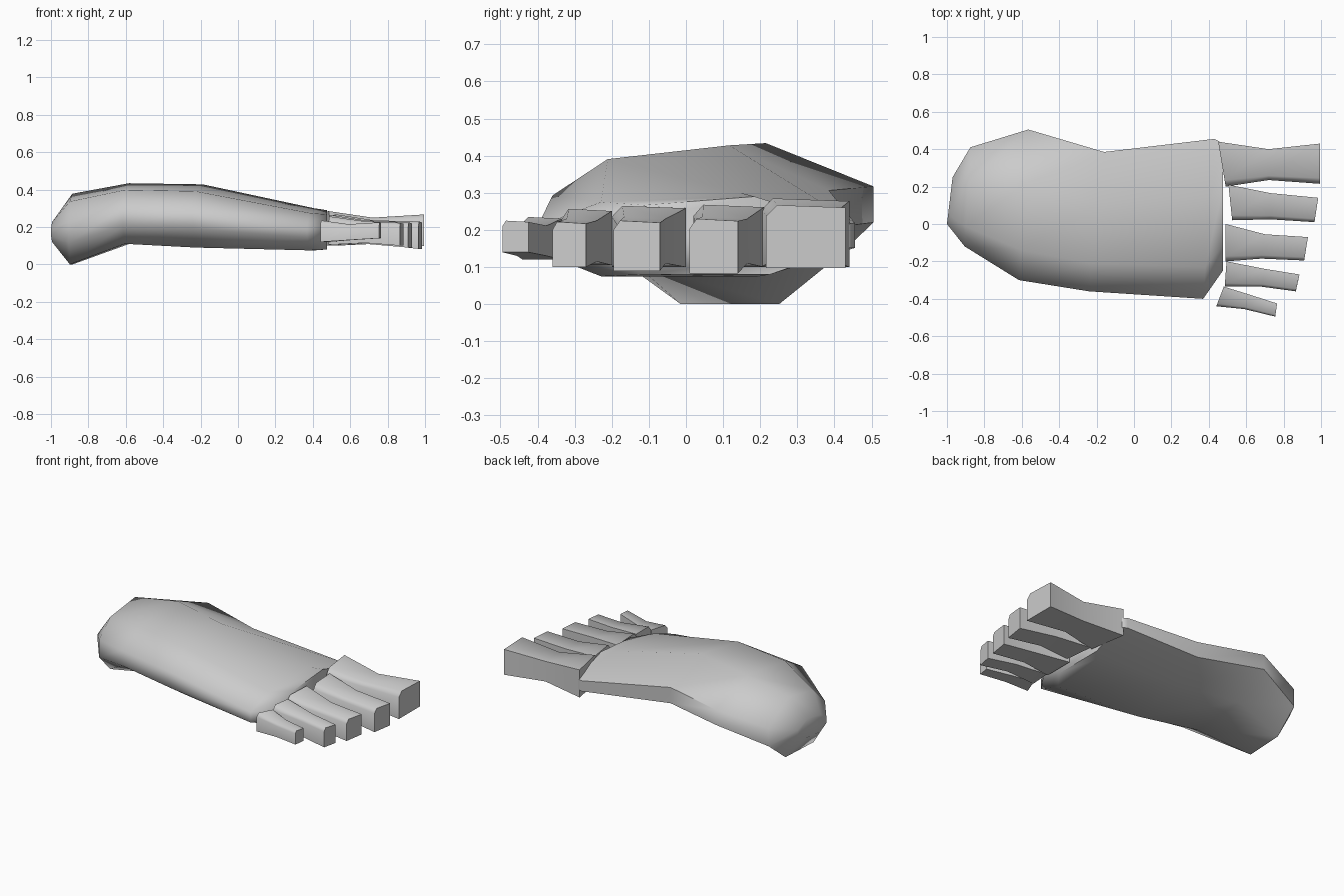
import bpy
import bmesh
import math

default = bpy.data.objects.get("Cube")
if default:
    bpy.data.objects.remove(default, do_unlink=True)

grey = bpy.data.materials.new("plain grey")
grey.use_nodes = True
colour = (0.6, 0.6, 0.6, 1)
grey.diffuse_color = colour
grey.node_tree.nodes["Principled BSDF"].inputs["Base Color"].default_value = colour


def loft(name, stations, template, angle):
    """Skin the template through stations (x, y_min, y_max, z_min, z_max, skew, arch)."""
    bm = bmesh.new()
    rings = []
    for x, y0, y1, z0, z1, skew, arch in stations:
        ring = []
        for u, v in template:
            lift = arch if v == 0 and u > 0.5 else 0
            ring.append(bm.verts.new((x + skew * (u - 0.5),
                                      y0 + u * (y1 - y0),
                                      z0 + v * (z1 - z0) + lift)))
        rings.append(ring)
    count = len(template)
    for a, b in zip(rings, rings[1:]):
        for i in range(count):
            j = (i + 1) % count
            bm.faces.new((a[i], a[j], b[j], b[i]))
    bm.faces.new(rings[0])
    bm.faces.new(rings[-1])
    bmesh.ops.recalc_face_normals(bm, faces=bm.faces)
    mesh = bpy.data.meshes.new(name)
    bm.to_mesh(mesh)
    bm.free()
    mesh.materials.append(grey)
    obj = bpy.data.objects.new(name, mesh)
    bpy.context.collection.objects.link(obj)
    bpy.ops.object.select_all(action="DESELECT")
    obj.select_set(True)
    bpy.context.view_layer.objects.active = obj
    bpy.ops.object.shade_smooth_by_angle(angle=math.radians(angle))
    return obj


# Foot body: heel, ankle bulge, arch, ball
foot_section = [(0, 0.3), (0, 0.6), (0.2, 0.89), (0.64, 1),
                (1, 0.64), (1, 0.34), (0.7, 0), (0.2, 0)]
loft("foot_body", [
    (-0.985, 0.0, 0.25, 0.12, 0.24, 0.03, 0),
    (-0.89, -0.12, 0.41, 0.0, 0.378, 0.03, 0),
    (-0.59, -0.3, 0.505, 0.11, 0.434, 0.05, 0),
    (-0.2, -0.36, 0.385, 0.09, 0.428, 0.08, 0.04),
    (0.4, -0.4, 0.455, 0.075, 0.3, 0.06, 0),
    (0.475, -0.25, 0.43, 0.08, 0.29, 0, 0),
], foot_section, 62)

# Toes: wide root, narrow waist, wider tip
toe_section = [(0, 0), (0, 0.82), (0.14, 1), (1, 0.96), (1, 0)]
toes = {
    "big_toe": [(0.47, 0.2, 0.44, 0.1, 0.285, -0.04, 0),
                (0.72, 0.235, 0.4, 0.115, 0.25, 0, 0),
                (0.995, 0.215, 0.43, 0.097, 0.267, 0, 0)],
    "second_toe": [(0.515, 0.02, 0.21, 0.1, 0.268, -0.02, 0),
                   (0.73, 0.025, 0.165, 0.11, 0.235, 0, 0),
                   (0.975, 0.01, 0.14, 0.083, 0.23, 0.02, 0)],
    "third_toe": [(0.49, -0.2, 0.0, 0.1, 0.265, 0, 0),
                  (0.69, -0.185, -0.055, 0.11, 0.235, 0.02, 0),
                  (0.92, -0.195, -0.07, 0.09, 0.225, 0.02, 0)],
    "fourth_toe": [(0.49, -0.335, -0.2, 0.105, 0.257, 0.01, 0),
                   (0.69, -0.335, -0.24, 0.115, 0.23, 0.02, 0),
                   (0.875, -0.36, -0.27, 0.1, 0.222, 0.02, 0)],
    "little_toe": [(0.46, -0.44, -0.335, 0.12, 0.235, 0.04, 0),
                   (0.6, -0.455, -0.375, 0.13, 0.215, 0.02, 0),
                   (0.76, -0.495, -0.425, 0.14, 0.225, 0.01, 0)],
}
for name, stations in toes.items():
    loft(name, stations, toe_section, 80)
